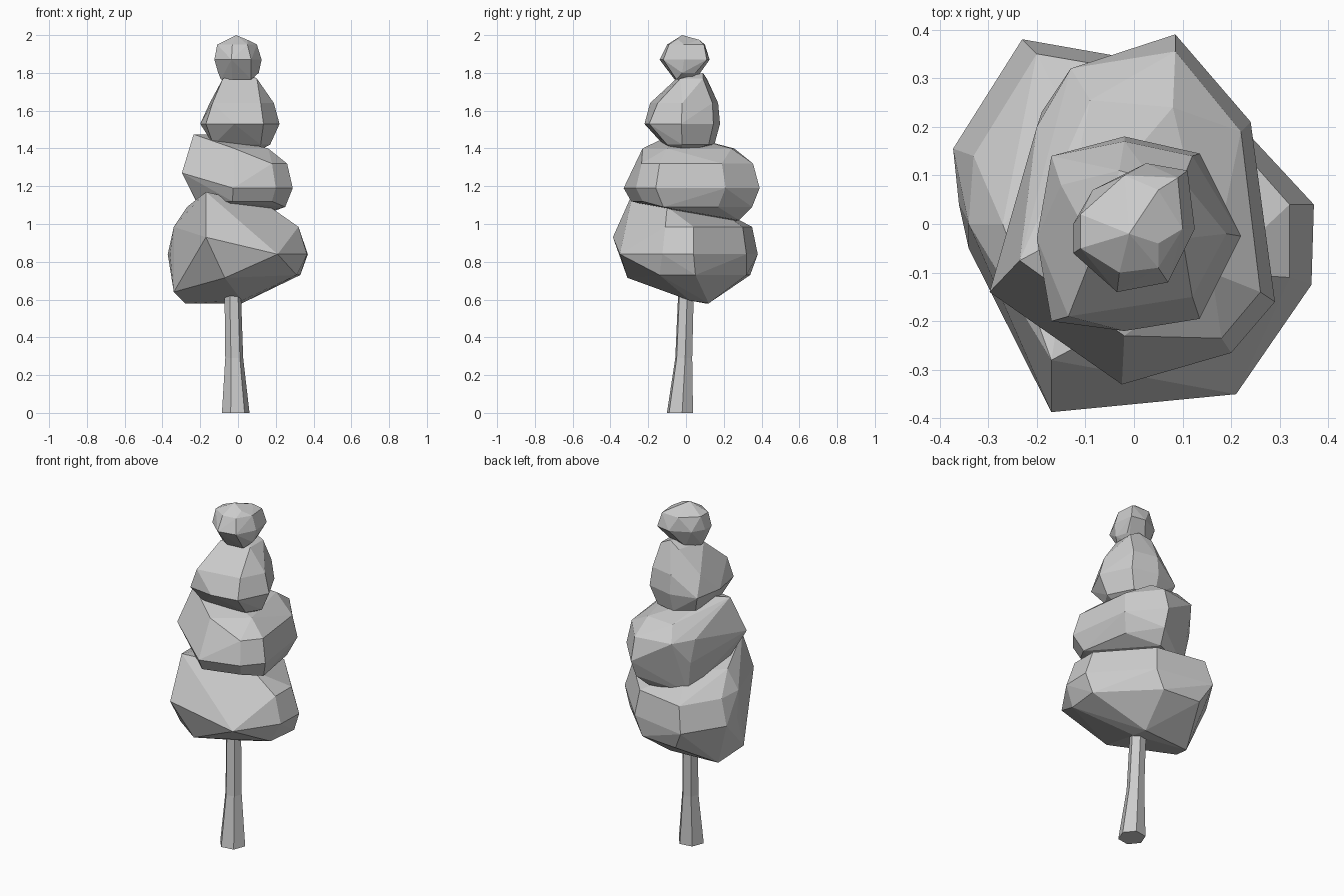
import bpy, bmesh
from math import sin, cos, tau


def finish(name, bm):
    bmesh.ops.recalc_face_normals(bm, faces=bm.faces[:])
    me = bpy.data.meshes.new(name)
    bm.to_mesh(me)
    bm.free()
    bpy.context.collection.objects.link(bpy.data.objects.new(name, me))


def faceted_clump(name, layers):
    """Convex low-poly clump from layers of {height: corner points}."""
    bm = bmesh.new()
    for z, corners in layers.items():
        for x, y in corners:
            bm.verts.new((x, y, z))
    res = bmesh.ops.convex_hull(bm, input=bm.verts[:])
    junk = [v for v in res["geom_interior"] if isinstance(v, bmesh.types.BMVert)]
    bmesh.ops.delete(bm, geom=junk, context='VERTS')
    bmesh.ops.dissolve_limit(bm, angle_limit=0.08, verts=bm.verts[:], edges=bm.edges[:])
    finish(name, bm)


# Trunk: leaning six-sided taper
bm = bmesh.new()
rings = []
for z, cx, cy, r in [(0, -.012, -.032, .074), (.29, -.02, -.012, .048), (.64, -.028, 0, .044)]:
    rings.append([bm.verts.new((cx + r * cos(tau * (i + .15) / 6),
                                cy + r * sin(tau * (i + .15) / 6), z)) for i in range(6)])
for a, b in zip(rings, rings[1:]):
    for i in range(6):
        j = (i + 1) % 6
        bm.faces.new((a[i], a[j], b[j], b[i]))
bm.faces.new(rings[0])
finish("trunk", bm)

# Foliage clumps, bottom to top
faceted_clump("foliage_bottom", {
    .58: [(-.28, .10), (.02, .12)],
    .595: [(.02, .02)],
    .64: [(-.34, -.05)],
    .715: [(-.07, -.31)],
    .73: [(.31, -.14), (.33, .05), (.06, .32), (-.17, .34)],
    .84: [(.21, -.35), (.365, -.125), (.37, .04), (.11, .32),
          (-.23, .38), (-.372, .155), (-.36, .04)],
    .93: [(-.17, -.387)],
    .985: [(.32, -.11), (.32, .04), (.09, .30), (-.20, .35), (-.33, .14), (-.34, 0)],
    1.09: [(-.27, 0), (.17, -.1), (-.1, .15)],
    1.17: [(-.17, -.28)],
})
faceted_clump("foliage_lower_middle", {
    1.0: [(-.16, .21)],
    1.02: [(.05, .28)],
    1.09: [(.25, -.12), (.2, .17), (.08, .35)],
    1.12: [(-.03, -.29), (.18, -.23), (-.22, -.1)],
    1.19: [(.085, .39), (.24, .21), (.29, -.16), (.20, -.265), (-.025, -.33), (-.19, .23)],
    1.27: [(-.297, -.14)],
    1.32: [(.085, .355), (.22, .19), (.26, -.14), (.18, -.235), (-.13, .32), (-.2, .2)],
    1.40: [(-.02, -.23), (.16, -.1), (.08, .24), (-.09, .255)],
    1.475: [(-.235, -.075), (-.15, -.03)],
})
faceted_clump("foliage_upper_middle", {
    1.375: [(-.03, -.05), (.08, -.02)],
    1.42: [(-.13, -.12), (.12, -.10), (.17, -.02), (.1, .12), (-.02, .15), (-.13, .1)],
    1.53: [(-.02, -.22), (.135, -.195), (.22, -.025), (.135, .145),
           (-.02, .18), (-.17, .14), (-.2, -.03), (-.17, -.2)],
    1.64: [(-.135, -.19), (.12, -.15), (.19, -.02), (.12, .14), (-.02, .17), (-.15, .08)],
    1.77: [(-.08, -.05), (.10, -.03), (.10, .09), (-.03, .11)],
    1.80: [(.04, .09)],
})
faceted_clump("foliage_top", {
    1.765: [(-.09, -.02), (-.03, -.06), (.07, -.05), (.06, .03), (-.03, .05)],
    1.80: [(.11, -.02), (.09, .05), (-.105, -.03)],
    1.87: [(.025, .125), (.11, .11), (.125, -.01), (.07, -.12),
           (-.035, -.14), (-.125, -.06), (-.125, .0), (-.085, .07)],
    1.95: [(.09, .095), (.1, -.01), (.05, -.09), (-.03, -.1), (-.11, -.05), (-.11, .02), (-.02, .1)],
    1.975: [(.05, .07), (.05, -.04)],
    2.0: [(-.01, -.02)],
})
